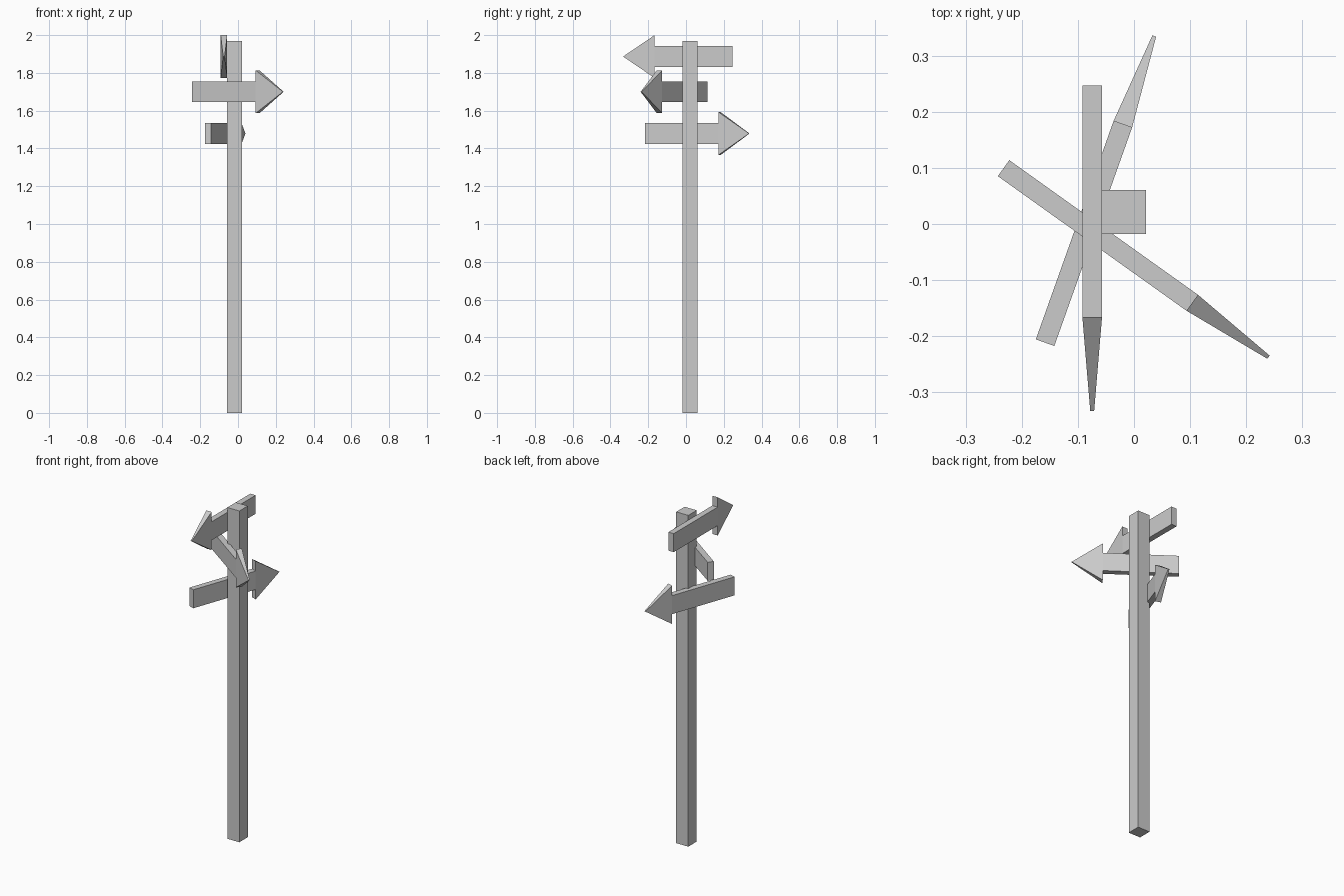
import bpy, bmesh, math

if "Cube" in bpy.data.objects:
    bpy.data.objects.remove(bpy.data.objects["Cube"])

SHAFT, LENGTH = 0.413, 0.580     # tail to head base, tail to tip
THICK, TIP = 0.0175, 0.0035      # half thickness of board and of tip
HALF, WING = 0.055, 0.1135       # half height of shaft and of head


def add_object(name, bm):
    bmesh.ops.recalc_face_normals(bm, faces=bm.faces)
    mesh = bpy.data.meshes.new(name)
    bm.to_mesh(mesh)
    bm.free()
    obj = bpy.data.objects.new(name, mesh)
    bpy.context.collection.objects.link(obj)
    return obj


def arrow(name, tail, angle):
    # Outline along x, with a head that thins towards the tip
    outline = [(0, -HALF, THICK), (SHAFT, -HALF, THICK), (SHAFT, -WING, THICK),
               (LENGTH, 0, TIP), (SHAFT, WING, THICK), (SHAFT, HALF, THICK),
               (0, HALF, THICK)]
    bm = bmesh.new()
    sides = [[bm.verts.new((x, s * t, z)) for x, z, t in outline] for s in (-1, 1)]
    for v in sides:
        bm.faces.new((v[0], v[1], v[5], v[6]))
        bm.faces.new((v[1], v[2], v[3], v[4], v[5]))
    a, b = sides
    for i in range(7):
        j = (i + 1) % 7
        bm.faces.new((a[i], a[j], b[j], b[i]))
    obj = add_object(name, bm)
    obj.location = tail
    obj.rotation_euler.z = math.radians(angle)


# Square post
bm = bmesh.new()
bmesh.ops.create_cube(bm, size=1)
bmesh.ops.scale(bm, vec=(0.079, 0.079, 1.97), verts=bm.verts)
post = add_object("post", bm)
post.location = (-0.018, 0.0215, 0.985)

# Direction boards, each pointing its own way
arrow("top_arrow", (-0.0745, 0.247, 1.8865), -90)
arrow("middle_arrow", (-0.2325, 0.0995, 1.70), -35.5)
arrow("bottom_arrow", (-0.1585, -0.2115, 1.479), 70.4)
